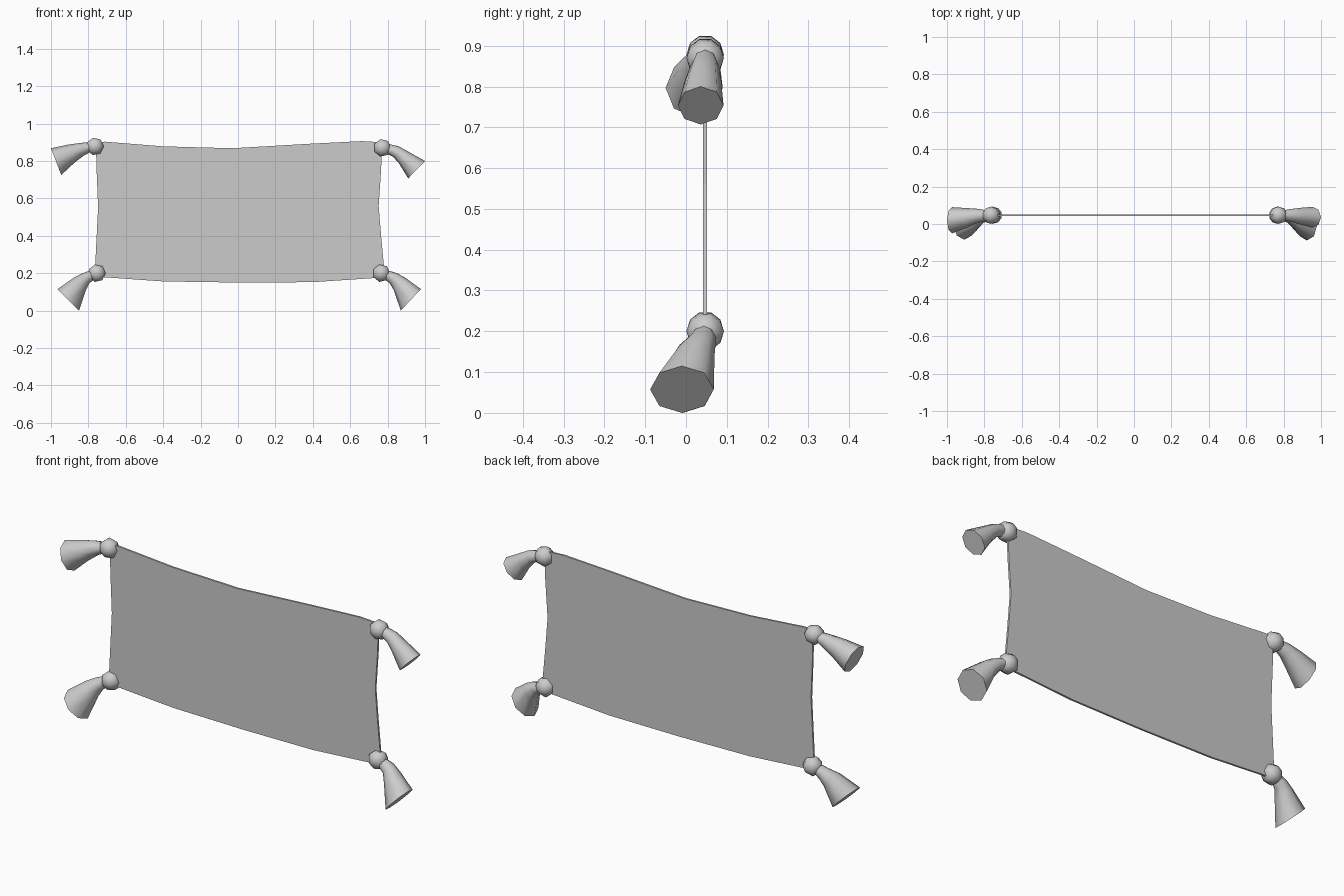
import bpy, bmesh
from math import cos, sin, pi, radians
from mathutils import Vector

if "Cube" in bpy.data.objects:
    bpy.data.objects.remove(bpy.data.objects["Cube"])

Y = 0.047  # plane of the cloth


def finish(name, bm, smooth):
    bmesh.ops.recalc_face_normals(bm, faces=bm.faces[:])
    me = bpy.data.meshes.new(name)
    bm.to_mesh(me)
    bm.free()
    ob = bpy.data.objects.new(name, me)
    bpy.context.collection.objects.link(ob)
    if smooth:
        bpy.ops.object.select_all(action='DESELECT')
        ob.select_set(True)
        bpy.context.view_layer.objects.active = ob
        bpy.ops.object.shade_smooth_by_angle(angle=radians(50))
    return ob


# Thin sagging cloth panel
outline = [(-0.76, 0.9), (-0.71, 0.903), (-0.4, 0.878), (-0.03, 0.868), (0.4, 0.893),
           (0.66, 0.906), (0.77, 0.9), (0.765, 0.75), (0.752, 0.56), (0.765, 0.4),
           (0.78, 0.24), (0.76, 0.176), (0.4, 0.152), (0.0, 0.15), (-0.4, 0.156),
           (-0.74, 0.18), (-0.763, 0.25), (-0.748, 0.55), (-0.756, 0.75)]
bm = bmesh.new()
face = bm.faces.new([bm.verts.new((x, Y - 0.005, z)) for x, z in outline])
ext = bmesh.ops.extrude_face_region(bm, geom=[face])
bmesh.ops.translate(bm, vec=(0, 0.01, 0),
                    verts=[v for v in ext['geom'] if isinstance(v, bmesh.types.BMVert)])
finish("cloth_panel", bm, False)


# Faceted round knot at a corner
def knot(name, x, z):
    bm = bmesh.new()
    bmesh.ops.create_uvsphere(bm, u_segments=7, v_segments=5, radius=0.05)
    for v in bm.verts:
        p = v.co.copy()
        v.co = (x + p.y, Y + p.z * 0.92, z + p.x)
    finish(name, bm, True)


# Flared tail lofted through rings: (upper x, z), (lower x, z), y centre, y half width
def tail(name, rings, sides=8):
    bm = bmesh.new()
    loops = []
    for up, low, yc, yh in rings:
        a, b = Vector((up[0], yc, up[1])), Vector((low[0], yc, low[1]))
        c, h = (a + b) / 2, (a - b) / 2
        loops.append([bm.verts.new(c + h * cos(2 * pi * i / sides)
                                   + Vector((0, yh * sin(2 * pi * i / sides), 0)))
                      for i in range(sides)])
    for r, s in zip(loops, loops[1:]):
        for i in range(sides):
            j = (i + 1) % sides
            bm.faces.new((r[i], r[j], s[j], s[i]))
    bm.faces.new(loops[0])
    bm.faces.new(loops[-1])
    finish(name, bm, True)


corners = {
    "top_left": ((-0.765, 0.878), [
        ((-0.775, 0.9), (-0.775, 0.855), Y, 0.024),
        ((-0.84, 0.897), (-0.825, 0.828), 0.044, 0.037),
        ((-0.91, 0.887), (-0.875, 0.79), 0.033, 0.052),
        ((-1.0, 0.868), (-0.945, 0.725), 0.02, 0.07)]),
    "top_right": ((0.772, 0.87), [
        ((0.79, 0.895), (0.775, 0.85), Y, 0.024),
        ((0.86, 0.878), (0.83, 0.822), 0.046, 0.035),
        ((0.91, 0.85), (0.862, 0.785), 0.042, 0.044),
        ((1.0, 0.8), (0.91, 0.707), 0.036, 0.056)]),
    "bottom_left": ((-0.755, 0.2), [
        ((-0.775, 0.22), (-0.755, 0.18), Y, 0.024),
        ((-0.83, 0.2), (-0.795, 0.145), 0.038, 0.035),
        ((-0.875, 0.178), (-0.815, 0.105), 0.02, 0.05),
        ((-0.965, 0.115), (-0.85, 0.0), -0.008, 0.076)]),
    "bottom_right": ((0.766, 0.2), [
        ((0.785, 0.22), (0.765, 0.18), Y, 0.024),
        ((0.85, 0.2), (0.81, 0.148), 0.038, 0.035),
        ((0.895, 0.175), (0.833, 0.11), 0.02, 0.05),
        ((0.978, 0.115), (0.87, 0.0), -0.01, 0.078)]),
}
for key, ((kx, kz), rings) in corners.items():
    knot("knot_" + key, kx, kz)
    tail("tail_" + key, rings)
